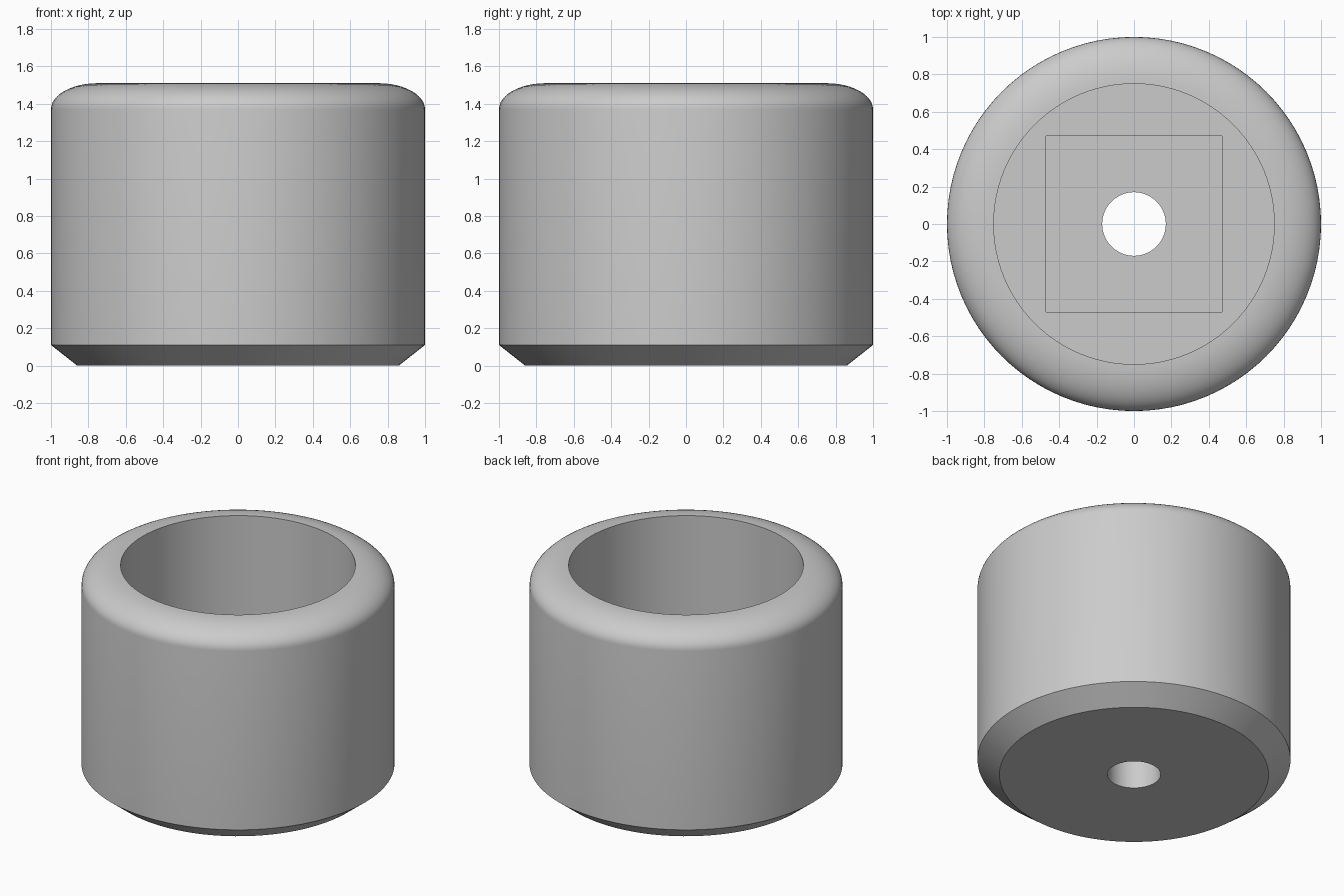
import bpy, bmesh, math
from mathutils import Matrix

if "Cube" in bpy.data.objects:
    bpy.data.objects.remove(bpy.data.objects["Cube"], do_unlink=True)

SIDES = 96
HEIGHT, SHOULDER = 1.51, 1.37
BORE_R, FLOOR_Z = 0.75, 0.5
POCKET, POCKET_Z = 0.94, 0.25
HOLE_R = 0.17

grey = bpy.data.materials.new("plain grey")
grey.use_nodes = True
colour = (0.6, 0.6, 0.6, 1)
grey.diffuse_color = colour
grey.node_tree.nodes["Principled BSDF"].inputs["Base Color"].default_value = colour


def make_object(name, bm):
    bmesh.ops.recalc_face_normals(bm, faces=bm.faces)
    mesh = bpy.data.meshes.new(name)
    bm.to_mesh(mesh)
    bm.free()
    mesh.materials.append(grey)
    obj = bpy.data.objects.new(name, mesh)
    bpy.context.collection.objects.link(obj)
    return obj


def lathe(name, profile):
    bm = bmesh.new()
    verts = [bm.verts.new((r, 0, z)) for r, z in profile]
    edges = [bm.edges.new(pair) for pair in zip(verts, verts[1:])]
    bmesh.ops.spin(bm, geom=verts + edges, cent=(0, 0, 0), axis=(0, 0, 1),
                   angle=math.tau, steps=SIDES, use_duplicate=False)
    bmesh.ops.remove_doubles(bm, verts=bm.verts, dist=0.0005)
    return make_object(name, bm)


# Cup body: chamfered foot, straight wall, rounded rim, round bore
rim = []
for i in range(13):
    a = math.pi / 2 * i / 12
    rim.append((BORE_R + (1 - BORE_R) * math.cos(a),
                SHOULDER + (HEIGHT - SHOULDER) * math.sin(a)))
body = lathe("cup_body", [(0, 0), (0.86, 0), (1, 0.11)] + rim
             + [(BORE_R, FLOOR_Z), (0, FLOOR_Z)])

# Square pocket in the bore floor
bm = bmesh.new()
depth = FLOOR_Z + 0.1 - POCKET_Z
bmesh.ops.create_cube(bm, size=1, matrix=Matrix.Translation((0, 0, POCKET_Z + depth / 2))
                      @ Matrix.Diagonal((POCKET, POCKET, depth, 1)))
pocket_cutter = make_object("pocket_cutter", bm)

# Round hole through the base
hole_cutter = lathe("hole_cutter", [(0, -0.1), (HOLE_R, -0.1),
                                    (HOLE_R, FLOOR_Z + 0.2), (0, FLOOR_Z + 0.2)])

bpy.context.view_layer.objects.active = body
for cutter in (pocket_cutter, hole_cutter):
    cutter.hide_render = True
    mod = body.modifiers.new(cutter.name, "BOOLEAN")
    mod.operation = "DIFFERENCE"
    mod.solver = "EXACT"
    mod.object = cutter
    bpy.ops.object.modifier_apply(modifier=mod.name)
    bpy.data.objects.remove(cutter, do_unlink=True)

bpy.ops.object.select_all(action="DESELECT")
body.select_set(True)
bpy.ops.object.shade_smooth_by_angle(angle=math.radians(30))
